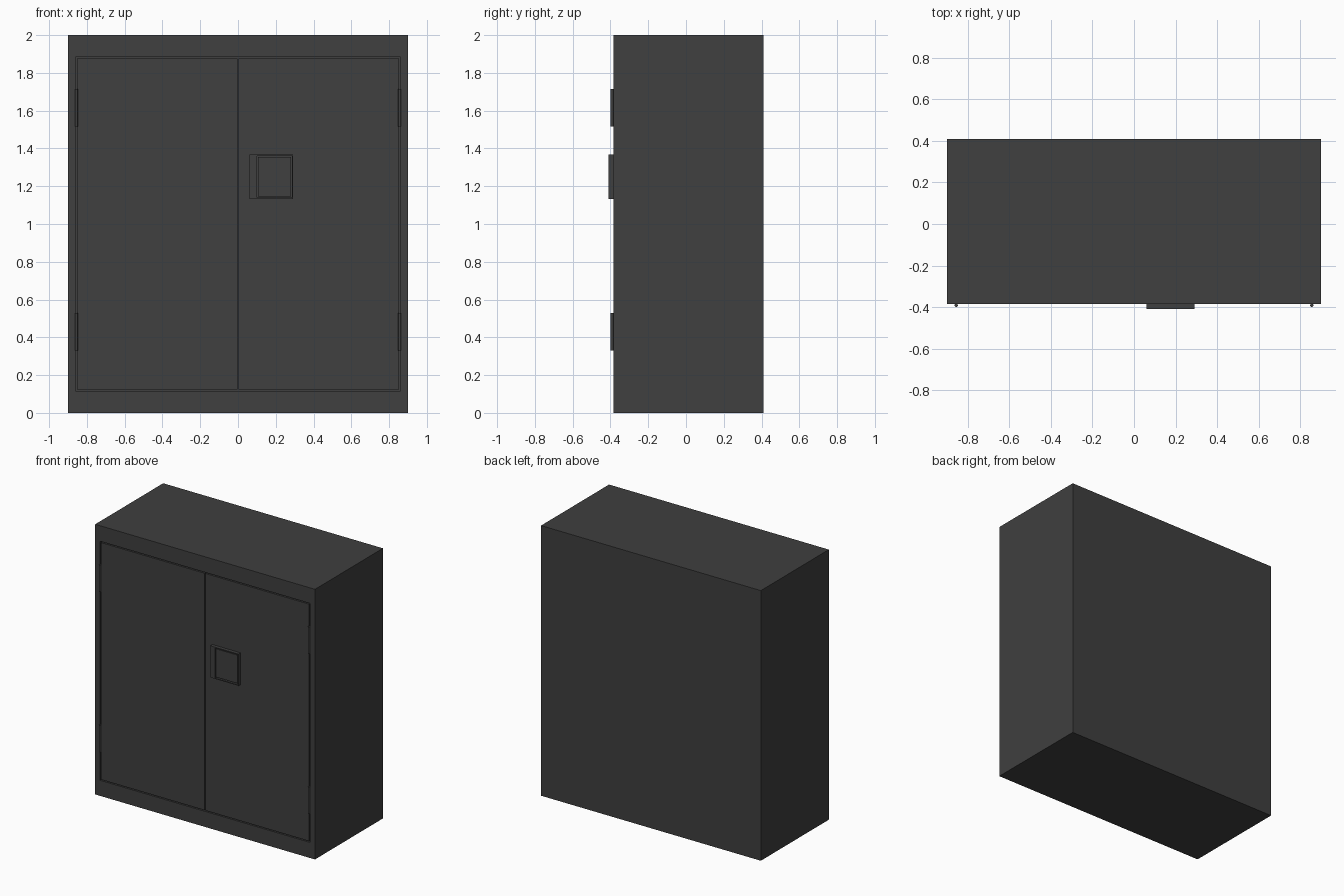
import bpy, bmesh
from mathutils import Vector

old = bpy.data.objects.get("Cube")
if old:
    bpy.data.objects.remove(old, do_unlink=True)

steel = bpy.data.materials.new("dark grey steel")
steel.use_nodes = True
GREY = (0.05, 0.05, 0.05, 1)
steel.diffuse_color = GREY
steel.node_tree.nodes["Principled BSDF"].inputs["Base Color"].default_value = GREY

FRONT, BACK = -0.385, 0.41


def finish(name, bm):
    bmesh.ops.recalc_face_normals(bm, faces=bm.faces)
    mesh = bpy.data.meshes.new(name)
    bm.to_mesh(mesh)
    bm.free()
    mesh.materials.append(steel)
    obj = bpy.data.objects.new(name, mesh)
    bpy.context.collection.objects.link(obj)
    return obj


def box(name, lo, hi, pocket=None, depth=0):
    """Box between two corners; pocket (x0, x1, z0, z1) sinks into its front."""
    bm = bmesh.new()
    bmesh.ops.create_cube(bm, size=1)
    lo, hi = Vector(lo), Vector(hi)
    for v in bm.verts:
        v.co = (lo + hi) / 2 + v.co * (hi - lo)
    if pocket:
        x0, x1, z0, z1 = pocket
        mid = (lo + hi) / 2
        face = min(bm.faces, key=lambda f: f.calc_center_median().y)
        bmesh.ops.inset_individual(bm, faces=[face], thickness=0.002)
        for v in face.verts:
            v.co.x = x0 if v.co.x < mid.x else x1
            v.co.z = z0 if v.co.z < mid.z else z1
        new = bmesh.ops.extrude_discrete_faces(bm, faces=[face])["faces"][0]
        for v in new.verts:
            v.co.y += depth
    return finish(name, bm)


# Cabinet body with a shallow door opening
box("cabinet_body", (-0.9, FRONT, 0), (0.9, BACK, 2),
    pocket=(-0.86, 0.86, 0.115, 1.885), depth=0.03)

# Two flush doors separated from the frame and each other by thin gaps
for side, x0, x1 in (("right", -0.852, -0.003), ("left", 0.003, 0.852)):
    box(side + "_door", (x0, FRONT, 0.123), (x1, FRONT + 0.029, 1.877))

# Latch housing with a finger recess
box("latch_housing", (0.06, -0.41, 1.132), (0.292, FRONT + 0.002, 1.367),
    pocket=(0.1, 0.286, 1.139, 1.36), depth=0.02)
# Paddle inside the recess
box("latch_paddle", (0.105, -0.405, 1.145), (0.281, -0.389, 1.354))

# Hinge barrels, two on each door
for side, x in (("right", -0.856), ("left", 0.856)):
    for level, z in (("lower", 0.43), ("upper", 1.615)):
        bm = bmesh.new()
        bmesh.ops.create_cone(bm, cap_ends=True, segments=16,
                              radius1=0.008, radius2=0.008, depth=0.2)
        bmesh.ops.translate(bm, verts=bm.verts, vec=(x, -0.392, z))
        hinge = finish(f"{side}_{level}_hinge", bm)
        for p in hinge.data.polygons:
            p.use_smooth = abs(p.normal.z) < 0.5
